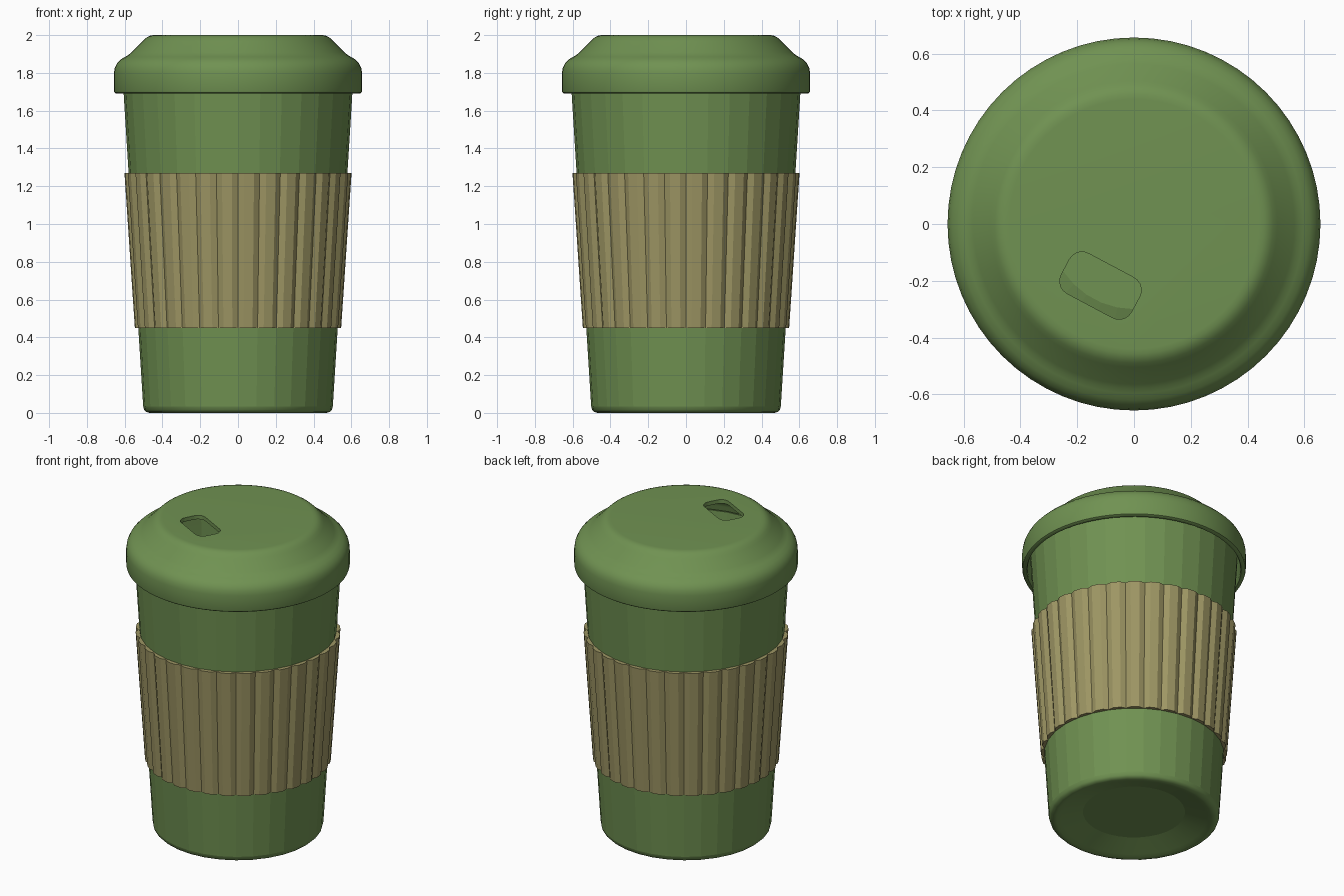
import bpy, bmesh, math
from mathutils import Matrix, Vector

if "Cube" in bpy.data.objects:
    bpy.data.objects.remove(bpy.data.objects["Cube"])


def material(name, rgb):
    m = bpy.data.materials.new(name)
    m.diffuse_color = (*rgb, 1)
    m.use_nodes = True
    m.node_tree.nodes["Principled BSDF"].inputs["Base Color"].default_value = m.diffuse_color
    return m


GREEN = material("leaf_green", (0.162, 0.287, 0.084))
KHAKI = material("khaki", (0.34, 0.305, 0.127))


def finish(bm, name, mat):
    bmesh.ops.recalc_face_normals(bm, faces=bm.faces)
    me = bpy.data.meshes.new(name)
    bm.to_mesh(me)
    bm.free()
    ob = bpy.data.objects.new(name, me)
    bpy.context.collection.objects.link(ob)
    me.materials.append(mat)
    return ob


def bridge(bm, a, b):
    n = len(a)
    for i in range(n):
        bm.faces.new((a[i], a[(i + 1) % n], b[(i + 1) % n], b[i]))


def revolve(name, profile, seg, mat):
    """Spin an (r, z) profile round z and cap both ends."""
    bm = bmesh.new()
    rings = []
    for r, z in profile:
        rings.append([bm.verts.new((r * math.cos(2 * math.pi * i / seg),
                                    r * math.sin(2 * math.pi * i / seg), z))
                      for i in range(seg)])
    for a, b in zip(rings, rings[1:]):
        bridge(bm, a, b)
    bm.faces.new(rings[0])
    bm.faces.new(rings[-1])
    return finish(bm, name, mat)


def smooth(ob, deg):
    bpy.ops.object.select_all(action='DESELECT')
    ob.select_set(True)
    bpy.context.view_layer.objects.active = ob
    bpy.ops.object.shade_smooth_by_angle(angle=math.radians(deg))


# Hollow cup with a dished base; wall stays faceted, base rim smooth
cup = revolve("cup", [
    (0.30, 0.05), (0.43, 0.01), (0.455, 0.002), (0.47, 0.0), (0.487, 0.006),
    (0.497, 0.016), (0.502, 0.035), (0.606, 1.70), (0.611, 1.78),
    (0.60, 1.78), (0.595, 1.70), (0.488, 0.03), (0.455, 0.014),
    (0.43, 0.02), (0.30, 0.06)], 32, GREEN)
for p in cup.data.polygons:
    p.use_smooth = p.center.z < 0.03 and abs(p.normal.z) < 0.999

# Hollow domed lid
lid = revolve("lid", [
    (0.44, 2.0), (0.458, 1.999), (0.475, 1.993), (0.49, 1.983), (0.505, 1.968),
    (0.565, 1.908), (0.58, 1.895), (0.597, 1.885), (0.62, 1.872),
    (0.64, 1.852), (0.652, 1.828), (0.657, 1.80), (0.657, 1.705),
    (0.654, 1.696), (0.645, 1.69), (0.63, 1.69), (0.625, 1.70),
    (0.625, 1.80), (0.60, 1.84), (0.56, 1.88), (0.48, 1.955),
    (0.44, 1.975)], 64, GREEN)

# Rounded-slot cutter for the drinking hole
bm = bmesh.new()
place = Matrix.Translation((-0.118, -0.217, 0)) @ Matrix.Rotation(math.radians(-28), 4, 'Z')
rings = [[], []]
for sx, sy, a0 in ((1, 1, 0), (-1, 1, 90), (-1, -1, 180), (1, -1, 270)):
    for k in range(6):
        a = math.radians(a0 + k * 18)
        for ring, z in zip(rings, (1.9, 2.1)):
            ring.append(bm.verts.new(place @ Vector((
                sx * 0.09 + 0.05 * math.cos(a), sy * 0.03 + 0.05 * math.sin(a), z))))
bridge(bm, *rings)
bm.faces.new(rings[0])
bm.faces.new(rings[1])
cutter = finish(bm, "hole_cutter", GREEN)
cutter.hide_render = True
mod = lid.modifiers.new("drinking_hole", 'BOOLEAN')
mod.operation = 'DIFFERENCE'
mod.solver = 'EXACT'
mod.object = cutter
bpy.context.view_layer.objects.active = lid
bpy.ops.object.modifier_apply(modifier=mod.name)
bpy.data.objects.remove(cutter)
smooth(lid, 35)

# Ribbed sleeve: 32 shallow ribs with narrow grooves
RIBS = 32
bm = bmesh.new()
loops = []
for z, r, ribbed in ((0.45, 0.52, False), (0.45, 0.547, True),
                     (1.27, 0.602, True), (1.27, 0.57, False)):
    ring = []
    for i in range(RIBS):
        for t, drop in ((0, 0.016), (0.28, 0.0), (0.72, 0.0)):
            a = 2 * math.pi * (i + t) / RIBS
            rr = r - drop if ribbed else r
            ring.append(bm.verts.new((rr * math.cos(a), rr * math.sin(a), z)))
    loops.append(ring)
for k in range(4):
    bridge(bm, loops[k], loops[(k + 1) % 4])
finish(bm, "ribbed_sleeve", KHAKI)
